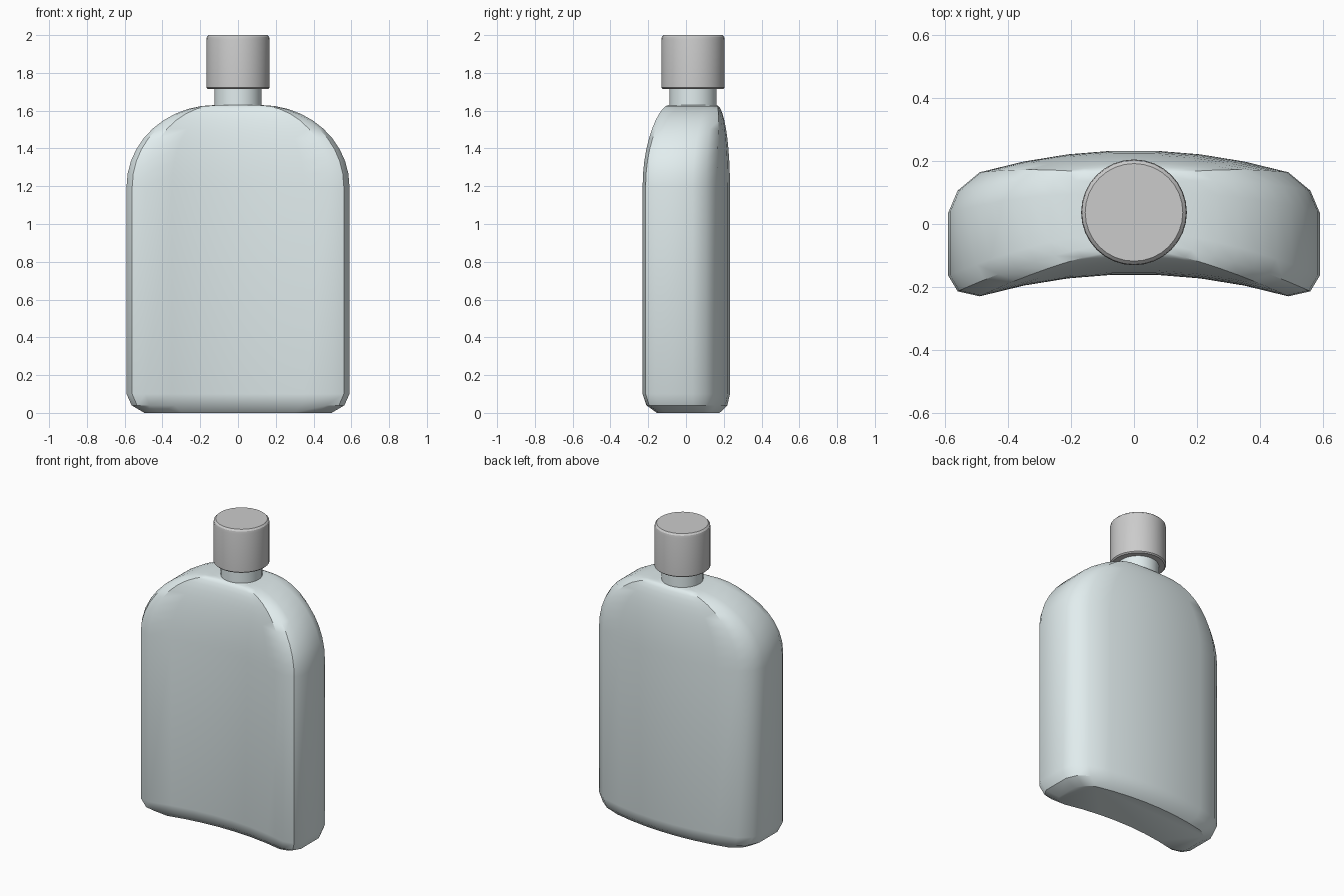
import bpy, math

if "Cube" in bpy.data.objects:
    bpy.data.objects.remove(bpy.data.objects["Cube"])

YC = 0.037    # depth centre before bending
BEND = 0.29   # curve of the flask: y shifts by -BEND * x^2


def make_object(name, verts, faces, angle, mat=None):
    mesh = bpy.data.meshes.new(name)
    mesh.from_pydata(verts, [], faces)
    obj = bpy.data.objects.new(name, mesh)
    bpy.context.collection.objects.link(obj)
    bpy.ops.object.select_all(action='DESELECT')
    obj.select_set(True)
    bpy.context.view_layer.objects.active = obj
    bpy.ops.object.shade_smooth_by_angle(angle=math.radians(angle))
    if mat:
        mesh.materials.append(mat)
    return obj


def loft(name, rings, angle, mat=None):
    """Skin closed rings of equal length and cap both ends."""
    n = len(rings[0])
    verts = [v for r in rings for v in r]
    faces = [tuple(reversed(range(n)))]
    for k in range(len(rings) - 1):
        a, b = k * n, (k + 1) * n
        faces += [(a + i, a + (i + 1) % n, b + (i + 1) % n, b + i) for i in range(n)]
    faces.append(tuple(range((len(rings) - 1) * n, len(rings) * n)))
    return make_object(name, verts, faces, angle, mat)


def turned(name, profile, sides, mat=None):
    rings = [[(r * math.cos(2 * math.pi * i / sides),
               YC + r * math.sin(2 * math.pi * i / sides), z)
              for i in range(sides)] for r, z in profile]
    return loft(name, rings, 30, mat)


glass = bpy.data.materials.new("pale_glass")
glass.diffuse_color = (0.76, 0.85, 0.86, 1)
glass.use_nodes = True
glass.node_tree.nodes["Principled BSDF"].inputs["Base Color"].default_value = glass.diffuse_color

# flask cross-section: front wall, then right side; rotated copy closes it
half = [(-0.49 + 0.14 * i, -0.197) for i in range(8)]
half += [(0.56, -0.16), (0.59, -0.1), (0.59, 0.1), (0.56, 0.16)]
section = half + [(-x, -y) for x, y in half]

# levels: x scale, depth scale, height
levels = [(0.84, 0.72, 0.0), (0.955, 0.93, 0.04), (1, 1, 0.1)]
STEPS = 10
for i in range(STEPS + 1):
    a = math.pi / 2 * i / STEPS
    c = math.cos(a)
    levels.append(((0.12 + 0.47 * c) / 0.59, 0.63 + 0.37 * c, 1.2 + 0.43 * math.sin(a)))

# body
rings = [[(x * sx, YC + y * sy - BEND * (x * sx) ** 2, z) for x, y in section]
         for sx, sy, z in levels]
loft("flask_body", rings, 35, glass)

# neck
turned("neck", [(0.125, 1.6), (0.125, 1.76)], 32, glass)

# screw cap
turned("cap", [(0.16, 1.715), (0.168, 1.722), (0.168, 1.975), (0.165, 1.99), (0.155, 2.0)], 32)
